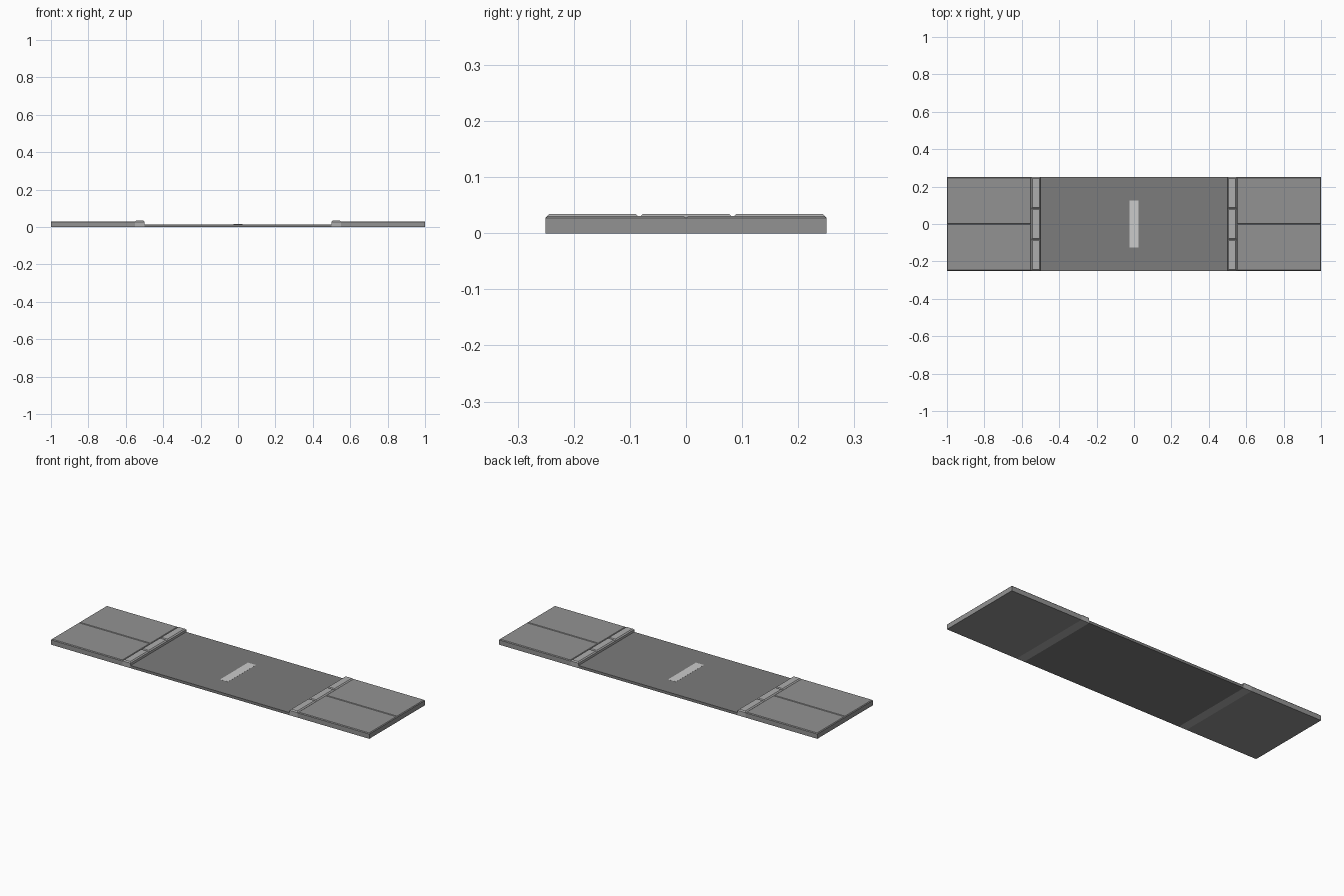
import bpy, bmesh

if "Cube" in bpy.data.objects:
    bpy.data.objects.remove(bpy.data.objects["Cube"])


def grey(name, v):
    m = bpy.data.materials.new(name)
    m.diffuse_color = (v, v, v, 1)
    m.use_nodes = True
    m.node_tree.nodes["Principled BSDF"].inputs["Base Color"].default_value = m.diffuse_color
    return m


asphalt = grey("asphalt", 0.2)
paving = grey("paving", 0.29)
kerbstone = grey("kerbstone", 0.42)
paint = grey("paint", 0.75)


def block(name, x0, x1, y0, y1, z0, z1, mat, chamfer=0.0):
    """Box with optionally chamfered top edges."""
    bm = bmesh.new()
    bmesh.ops.create_cube(bm, size=1)
    for v in bm.verts:
        v.co.x = x0 if v.co.x < 0 else x1
        v.co.y = y0 if v.co.y < 0 else y1
        v.co.z = z0 if v.co.z < 0 else z1
    if chamfer:
        top = [e for e in bm.edges if all(v.co.z > z1 - 1e-5 for v in e.verts)]
        bmesh.ops.bevel(bm, geom=top, offset=chamfer, segments=1,
                        profile=0.5, affect='EDGES')
    me = bpy.data.meshes.new(name)
    bm.to_mesh(me)
    bm.free()
    me.materials.append(mat)
    ob = bpy.data.objects.new(name, me)
    bpy.context.collection.objects.link(ob)
    return ob


# Roadway and centre dash
block("roadway", -0.5, 0.5, -0.25, 0.25, 0, 0.015, asphalt)
block("centre_dash", -0.025, 0.025, -0.125, 0.125, 0.0145, 0.0155, paint)

# Kerbs (three stones) and pavements (two slabs) on both sides
for side, s in (("left", -1), ("right", 1)):
    def span(a, b):
        return sorted((s * a, s * b))
    for i in range(3):
        y = -0.25 + i * 0.5 / 3
        block(f"{side}_kerb_{i + 1}", *span(0.5, 0.55), y, y + 0.5 / 3,
              0, 0.034, kerbstone, 0.006)
    for i in range(2):
        y = -0.25 + i * 0.25
        block(f"{side}_pavement_{i + 1}", *span(0.55, 1.0), y, y + 0.25,
              0, 0.031, paving, 0.004)
